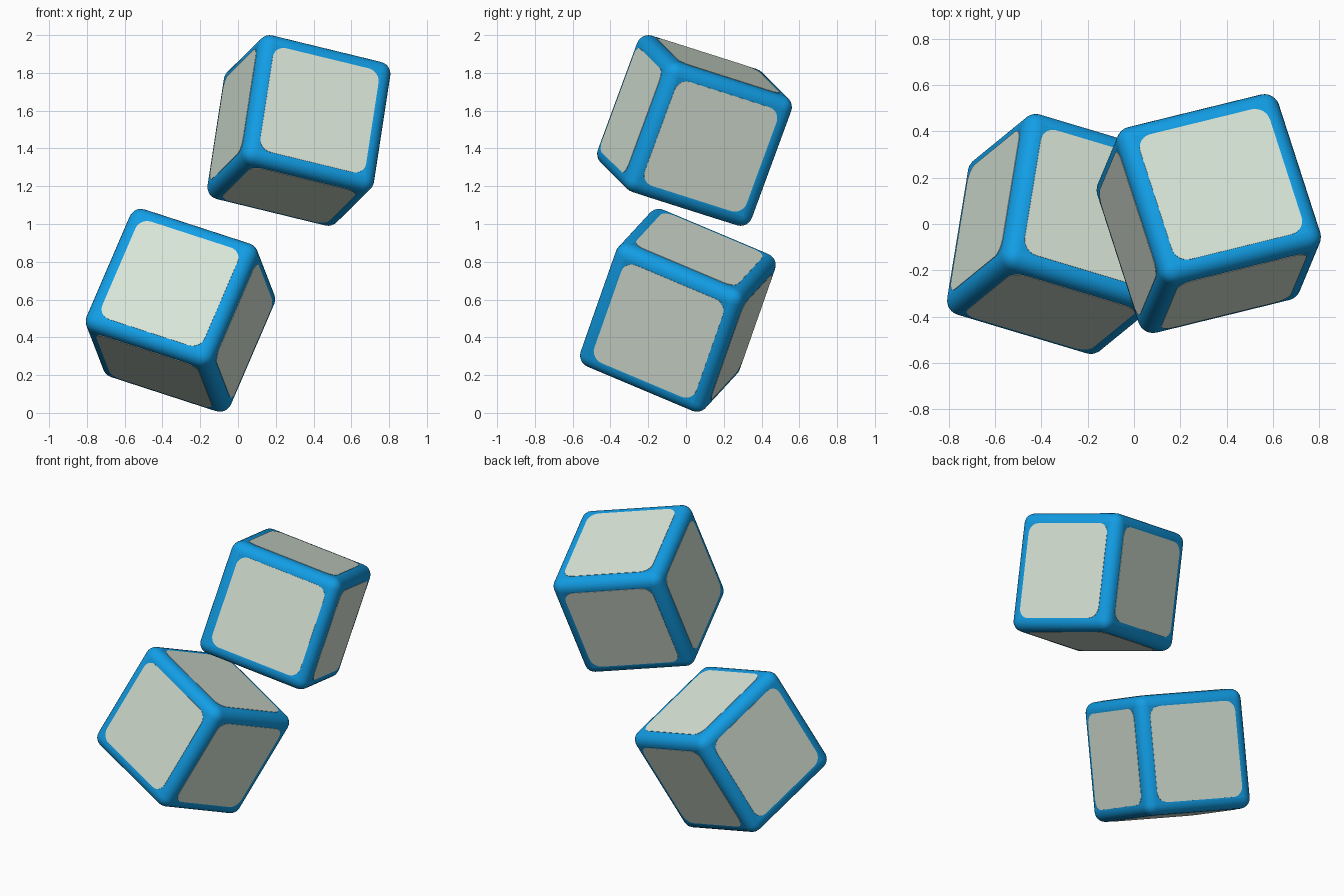
import bpy, bmesh, math
from mathutils import Vector, Matrix

if "Cube" in bpy.data.objects:
    bpy.data.objects.remove(bpy.data.objects["Cube"])

SIZE, RADIUS = 0.737, 0.065        # block edge length and rounding
PANEL, CORNER, THICK = 0.592, 0.065, 0.002


def material(name, rgb):
    m = bpy.data.materials.new(name)
    m.diffuse_color = (*rgb, 1)
    m.use_nodes = True
    m.node_tree.nodes["Principled BSDF"].inputs["Base Color"].default_value = m.diffuse_color
    return m


blue = material("blue", (0.006, 0.34, 0.79))
pale = material("pale grey green", (0.69, 0.78, 0.68))


def add_object(name, bm, mat, matrix):
    me = bpy.data.meshes.new(name)
    bm.to_mesh(me)
    bm.free()
    me.materials.append(mat)
    ob = bpy.data.objects.new(name, me)
    bpy.context.collection.objects.link(ob)
    ob.matrix_world = matrix
    return ob


def frame(a, c, centre):
    """Placement matrix from the sideways and backward edge directions."""
    a = Vector(a).normalized()
    c = Vector(c)
    c = (c - a * c.dot(a)).normalized()
    rot = Matrix((a, c, a.cross(c))).transposed().to_4x4()
    return Matrix.Translation(centre) @ rot


def block(name, matrix):
    # rounded blue body
    bm = bmesh.new()
    bmesh.ops.create_cube(bm, size=SIZE)
    bmesh.ops.bevel(bm, geom=bm.edges[:], offset=RADIUS, segments=6,
                    profile=0.5, affect='EDGES')
    for f in bm.faces:
        f.smooth = f.calc_area() < 0.2
    add_object(name + "_body", bm, blue, matrix)

    # thin rounded plate on each of the six sides
    bm = bmesh.new()
    k = PANEL / 2 - CORNER
    outline = []
    for q, (sx, sy) in enumerate(((1, 1), (-1, 1), (-1, -1), (1, -1))):
        for i in range(7):
            t = math.radians(90 * q + 15 * i)
            outline.append((sx * k + CORNER * math.cos(t),
                            sy * k + CORNER * math.sin(t)))
    turns = [Matrix.Rotation(math.pi / 2 * i, 4, 'X') for i in range(4)]
    turns += [Matrix.Rotation(s * math.pi / 2, 4, 'Y') for s in (1, -1)]
    for turn in turns:
        face = bm.faces.new([bm.verts.new(turn @ Vector((x, y, SIZE / 2)))
                             for x, y in outline])
        top = bmesh.ops.extrude_face_region(bm, geom=[face])["geom"]
        bmesh.ops.translate(bm, vec=turn @ Vector((0, 0, THICK)),
                            verts=[g for g in top if isinstance(g, bmesh.types.BMVert)])
        if face.is_valid:
            bm.faces.remove(face)
    add_object(name + "_panels", bm, pale, matrix)


block("upper_block", frame((0.945, 0.232, -0.23), (-0.29, 0.91, -0.29),
                           (0.3225, 0.045, 1.495)))
block("lower_block", frame((0.914, -0.274, -0.297), (0.146, 0.912, -0.383),
                           (-0.305, -0.043, 0.543)))
